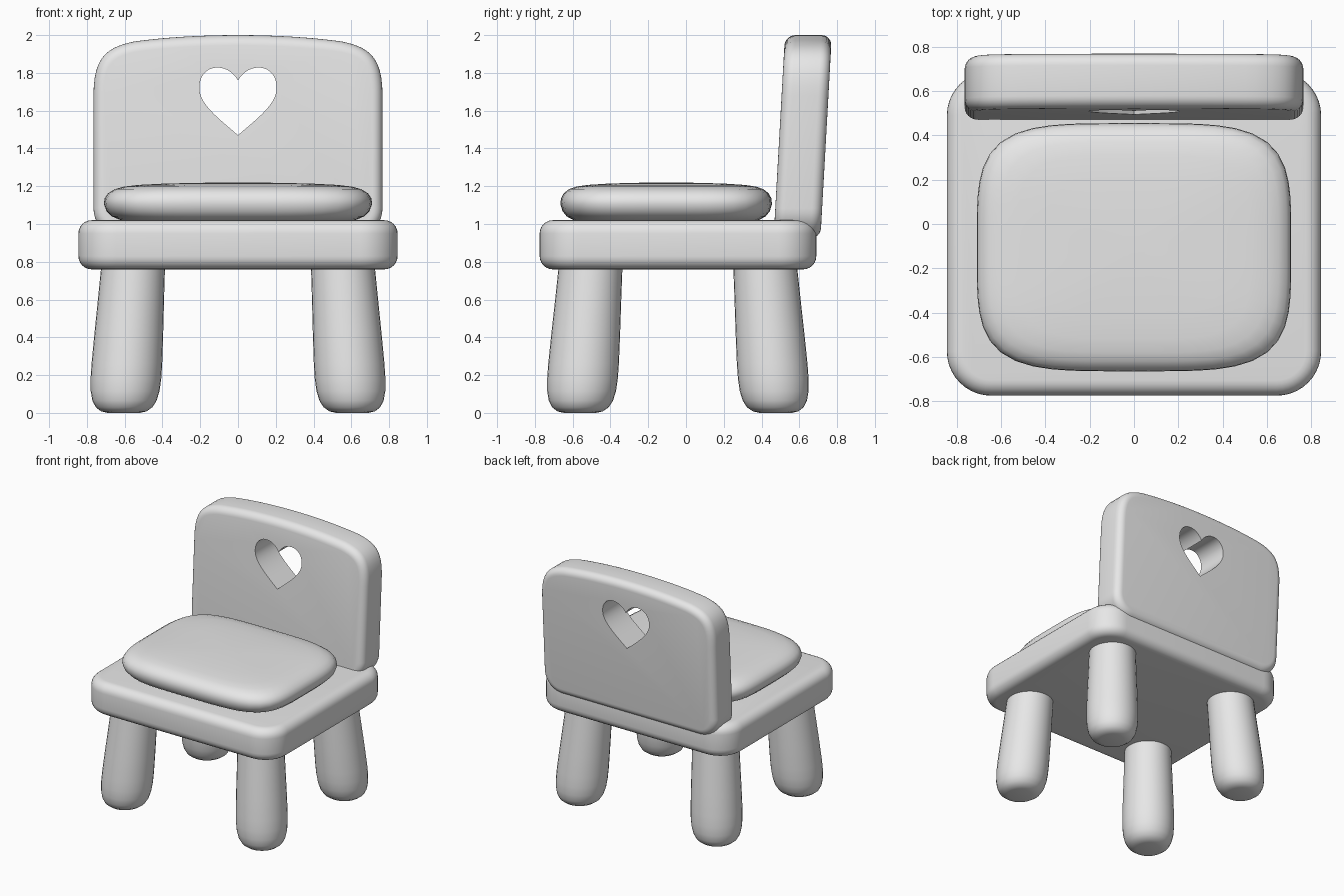
import bpy, bmesh, math
from mathutils import Vector
from mathutils.geometry import interpolate_bezier

if "Cube" in bpy.data.objects:
    bpy.data.objects.remove(bpy.data.objects["Cube"])

grey = bpy.data.materials.new("light grey")
grey.diffuse_color = (0.8, 0.8, 0.8, 1)
grey.use_nodes = True
grey.node_tree.nodes["Principled BSDF"].inputs["Base Color"].default_value = grey.diffuse_color


def loft(name, rings, smooth=35):
    """Skin a stack of equal-length rings and cap both ends."""
    bm = bmesh.new()
    rows = [[bm.verts.new(p) for p in ring] for ring in rings]
    n = len(rows[0])
    for a, b in zip(rows, rows[1:]):
        for i in range(n):
            j = (i + 1) % n
            bm.faces.new((a[i], a[j], b[j], b[i]))
    bm.faces.new(rows[0])
    bm.faces.new(rows[-1])
    bmesh.ops.recalc_face_normals(bm, faces=bm.faces)
    mesh = bpy.data.meshes.new(name)
    bm.to_mesh(mesh)
    bm.free()
    ob = bpy.data.objects.new(name, mesh)
    bpy.context.collection.objects.link(ob)
    mesh.materials.append(grey)
    bpy.ops.object.select_all(action='DESELECT')
    bpy.context.view_layer.objects.active = ob
    ob.select_set(True)
    bpy.ops.object.shade_smooth_by_angle(angle=math.radians(smooth))
    return ob


def arc(cx, cy, r, a0, a1, n=10):
    return [Vector((cx + r * math.cos(math.radians(a0 + (a1 - a0) * i / n)),
                    cy + r * math.sin(math.radians(a0 + (a1 - a0) * i / n)))) for i in range(n + 1)]


def bezier(points, n=12):
    """Chain of cubic segments given as end, handle, handle, end, ..."""
    out = []
    for k in range(0, len(points) - 1, 3):
        seg = interpolate_bezier(*[Vector((*p, 0)) for p in points[k:k + 4]], n)
        out += [p.to_2d() for p in seg[(1 if k else 0):]]
    return out


def mirrored(half):
    """Close an outline by mirroring its right half across x = 0."""
    return half + [Vector((-p.x, p.y)) for p in reversed(half) if p.x > 1e-5]


def inset(outline, d):
    """Move a counter-clockwise outline inward by d."""
    out = []
    for i, p in enumerate(outline):
        a, b = outline[i - 1], outline[(i + 1) % len(outline)]
        t = ((p - a).normalized() + (b - p).normalized()).normalized()
        out.append(p + Vector((-t.y, t.x)) * d)
    return out


def slab_layers(outline, low, high, r, n=6):
    """Outlines and depths of a slab with rounded rims."""
    quarter = [(r * (1 - math.sin(i * math.pi / 2 / n)), r * (1 - math.cos(i * math.pi / 2 / n)))
               for i in range(n + 1)]
    layers = [(inset(outline, d), low + h) for d, h in quarter]
    return layers + [(inset(outline, d), high - h) for d, h in reversed(quarter)]


# Seat: rounded rectangle slab
seat_half = arc(0.645, -0.575, 0.2, -90, 0) + arc(0.645, 0.49, 0.2, 0, 90)
loft("seat", [[(p.x, p.y, z) for p in o]
              for o, z in slab_layers(mirrored(seat_half), 0.76, 1.02, 0.07)])


# Backrest: arched panel leaning slightly backwards
def lean(z):
    return 0.592 + (z - 1.0) * 0.056


back_half = arc(0.605, 1.083, 0.16, -90, 0) + bezier(
    [(0.765, 1.68), (0.765, 1.88), (0.70, 1.935), (0.55, 1.966),
     (0.38, 1.99), (0.18, 2.0), (0, 2.0)])
backrest = loft("backrest", [[(p.x, lean(p.y) + d, p.y) for p in o]
                             for o, d in slab_layers(mirrored(back_half), -0.124, 0.124, 0.055)])

# Heart-shaped opening through the backrest
heart = mirrored(bezier([(0, 1.47), (0.09, 1.55), (0.205, 1.63), (0.205, 1.72),
                         (0.205, 1.785), (0.165, 1.828), (0.11, 1.828),
                         (0.06, 1.828), (0.025, 1.80), (0, 1.76)]))
cutter = loft("heart_cutter", [[(p.x, y, p.y) for p in heart] for y in (0.3, 1.0)])
cut = backrest.modifiers.new("heart opening", 'BOOLEAN')
cut.object = cutter
cut.solver = 'EXACT'
bpy.context.view_layer.objects.active = backrest
bpy.ops.object.modifier_apply(modifier=cut.name)
bpy.data.objects.remove(cutter)
bpy.ops.object.select_all(action='DESELECT')
backrest.select_set(True)
bpy.ops.object.shade_smooth_by_angle(angle=math.radians(35))


# Cushion: pillowy rounded rectangle
def cushion_ring(s, z, n=64):
    ring = []
    for i in range(n):
        c, v = math.cos(2 * math.pi * i / n), math.sin(2 * math.pi * i / n)
        k = s * (abs(c) ** 4.2 + abs(v) ** 4.2) ** (-1 / 4.2)
        ring.append((0.71 * k * c, -0.105 + 0.56 * k * v, z))
    return ring


cushion_profile = [(0.80, 1.01), (0.88, 1.022), (0.94, 1.04), (0.98, 1.068), (1.0, 1.105),
                   (0.995, 1.135), (0.97, 1.162), (0.92, 1.184), (0.85, 1.198),
                   (0.74, 1.207), (0.55, 1.214), (0.3, 1.218), (0.08, 1.22)]
loft("cushion", [cushion_ring(s, z) for s, z in cushion_profile])

# Legs: round, tapered upward and splayed outward
leg_profile = [(0.085, 0.0), (0.12, 0.008), (0.15, 0.03), (0.17, 0.065), (0.182, 0.115),
               (0.187, 0.18), (0.187, 0.26), (0.182, 0.42), (0.175, 0.60), (0.168, 0.80)]
for sx, side in ((-1, "left"), (1, "right")):
    for sy, end in ((-1, "front"), (1, "back")):
        rings = []
        for r, z in leg_profile:
            cx = sx * (0.605 - 0.064 * z)
            cy = -0.043 + sy * (0.518 - 0.072 * z)
            rings.append([(cx + r * math.cos(a * math.pi / 16), cy + r * math.sin(a * math.pi / 16), z)
                          for a in range(32)])
        loft(f"{end}_{side}_leg", rings)
